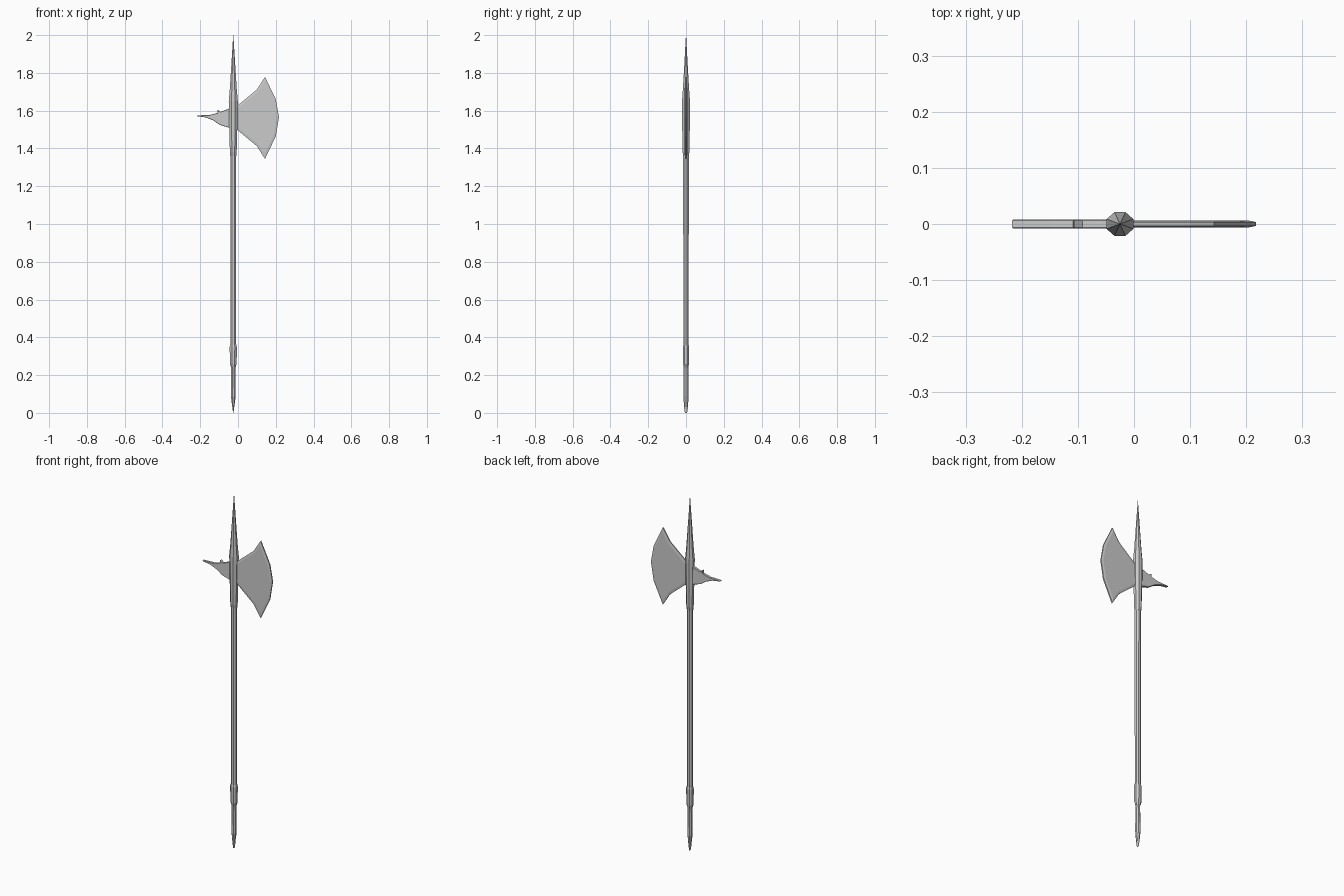
import bpy, bmesh
from math import cos, sin, pi

if "Cube" in bpy.data.objects:
    bpy.data.objects.remove(bpy.data.objects["Cube"])

AXIS_X = -0.025   # pole axis, offset so the whole weapon is centred
SIDES = 8


def make_object(name, bm):
    bmesh.ops.recalc_face_normals(bm, faces=bm.faces)
    mesh = bpy.data.meshes.new(name)
    bm.to_mesh(mesh)
    bm.free()
    ob = bpy.data.objects.new(name, mesh)
    bpy.context.collection.objects.link(ob)
    return ob


def faceted_pole(name, profile):
    """Octagonal loft; profile rows are (z, half width in x, half width in y)."""
    bm = bmesh.new()
    rings = []
    k = 1 / cos(pi / SIDES)
    for z, hx, hy in profile:
        angles = [(i + 0.5) * 2 * pi / SIDES for i in range(SIDES)]
        rings.append([bm.verts.new((AXIS_X + hx * k * cos(a), hy * k * sin(a), z))
                      for a in angles])
    for low, high in zip(rings, rings[1:]):
        for i in range(SIDES):
            j = (i + 1) % SIDES
            bm.faces.new((low[i], low[j], high[j], high[i]))
    bm.faces.new(rings[0])
    bm.faces.new(rings[-1])
    return make_object(name, bm)


def bevelled_plate(name, outline, rim, half, inset):
    """Flat plate in the xz plane with a chamfer from the rim to both faces."""
    bm = bmesh.new()
    rings = [[bm.verts.new((x, y, z)) for x, z in outline] for y in (-rim, rim)]
    n = len(outline)
    caps = [bm.faces.new(r) for r in rings]
    for i in range(n):
        j = (i + 1) % n
        bm.faces.new((rings[0][i], rings[0][j], rings[1][j], rings[1][i]))
    bmesh.ops.recalc_face_normals(bm, faces=bm.faces)
    bmesh.ops.inset_region(bm, faces=caps, thickness=inset, depth=half - rim,
                           use_even_offset=True)
    return make_object(name, bm)


# Pole
faceted_pole("shaft", [(0.34, 0.015, 0.014), (1.42, 0.0155, 0.015)])

# Butt: wedge tip, neck and collar
faceted_pole("butt_spike", [(0.0, 0.001, 0.006), (0.03, 0.005, 0.011),
                            (0.09, 0.013, 0.013), (0.24, 0.011, 0.012),
                            (0.26, 0.011, 0.012)])
faceted_pole("butt_collar", [(0.24, 0.012, 0.012), (0.26, 0.018, 0.016),
                             (0.35, 0.019, 0.017), (0.362, 0.016, 0.014)])

# Socket that carries the head, running into the top spike
faceted_pole("socket_and_spike", [(1.36, 0.016, 0.015), (1.38, 0.018, 0.018),
                                  (1.50, 0.021, 0.020), (1.65, 0.024, 0.021),
                                  (1.72, 0.018, 0.016), (1.88, 0.008, 0.007),
                                  (2.0, 0.0005, 0.0005)])

# Axe blade, symmetric about z = 1.562
MID = 1.562
upper = [(-0.02, 0.05), (0.0, 0.067), (0.10, 0.150), (0.143, 0.217), (0.20, 0.098)]
blade = ([(x, MID + d) for x, d in upper] + [(0.217, MID + 0.005)] +
         [(x, MID - d) for x, d in reversed(upper)])
bevelled_plate("axe_blade", blade, 0.0035, 0.006, 0.012)

# Back beak with its small barb
beak = [(-0.03, 1.620), (-0.055, 1.608), (-0.092, 1.594), (-0.107, 1.605),
        (-0.109, 1.588), (-0.15, 1.577), (-0.217, 1.575), (-0.217, 1.571),
        (-0.17, 1.564), (-0.13, 1.548), (-0.095, 1.524), (-0.055, 1.512),
        (-0.03, 1.505)]
bevelled_plate("back_beak", beak, 0.006, 0.008, 0.0015)
